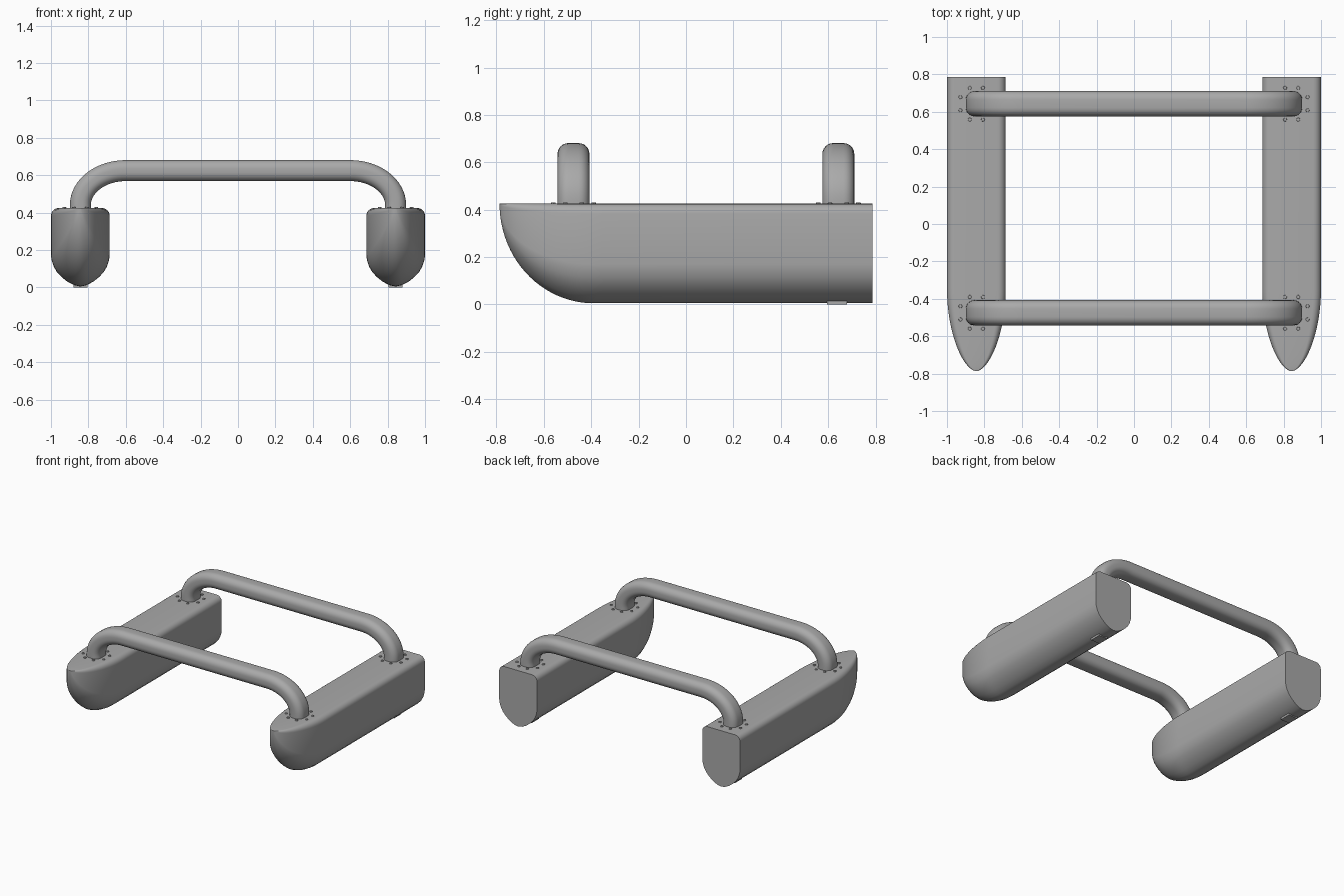
import bpy, bmesh
from math import sin, cos, pi, sqrt, radians

if "Cube" in bpy.data.objects:
    bpy.data.objects.remove(bpy.data.objects["Cube"], do_unlink=True)

grey = bpy.data.materials.new("plain grey")
grey.use_nodes = True
colour = (0.4, 0.4, 0.4, 1)
grey.diffuse_color = colour
grey.node_tree.nodes["Principled BSDF"].inputs["Base Color"].default_value = colour

HULL_X, HALF_W, DECK, KEEL = 0.843, 0.157, 0.425, 0.005
FRONT, BACK, BOW_START, KEEL_START = -0.787, 0.787, -0.35, -0.39


def finish(bm, name, angle=35):
    bmesh.ops.recalc_face_normals(bm, faces=bm.faces)
    mesh = bpy.data.meshes.new(name)
    bm.to_mesh(mesh)
    bm.free()
    obj = bpy.data.objects.new(name, mesh)
    mesh.materials.append(grey)
    bpy.context.collection.objects.link(obj)
    bpy.ops.object.select_all(action="DESELECT")
    obj.select_set(True)
    bpy.context.view_layer.objects.active = obj
    bpy.ops.object.shade_smooth_by_angle(angle=radians(angle))
    return obj


def loft(rings, name, angle=35):
    """Skin a row of closed rings and cap both ends."""
    bm = bmesh.new()
    rows = [[bm.verts.new(p) for p in ring] for ring in rings]
    n = len(rows[0])
    for a, b in zip(rows, rows[1:]):
        for i in range(n):
            j = (i + 1) % n
            bm.faces.new((a[i], a[j], b[j], b[i]))
    bm.faces.new(rows[0])
    bm.faces.new(rows[-1])
    return finish(bm, name, angle)


# Half of the hull section, from deck to keel: (share of width, depth)
rim = 0.042
half = [(1 - rim / HALF_W * (1 - sin(a)), rim * (1 - cos(a)))
        for a in [i * pi / 12 for i in range(7)]]
depth = DECK - KEEL
half += [(1, 0.255), (0.975, 0.28), (0.91, 0.312), (0.8, 0.342),
         (0.64, 0.369), (0.44, 0.394), (0.22, 0.412)]
section = half + [(0, depth)] + [(-x, d) for x, d in reversed(half)]


def hull_ring(cx, y):
    tw = max(0, (BOW_START - y) / (BOW_START - FRONT))
    td = max(0, (KEEL_START - y) / (KEEL_START - FRONT))
    w = HALF_W * max(0.03, (1 - tw ** 1.9) ** 0.58)
    k = max(0.01, sqrt(max(0, 1 - td * td)))
    return [(cx + x * w, y, DECK - d * k) for x, d in section]


# Crossbar path: up one leg, round the bend, across, and down
HALF_Y, HALF_T, RADIUS = 0.0675, 0.056, 0.046
BEND_X, BEND_Z, TOP_Z = 0.243, 0.185, 0.625
right_side = [(HULL_X, DECK - 0.02, 1, 0)]
for i in range(17):
    a = i * pi / 32
    nx, nz = cos(a) / BEND_X, sin(a) / BEND_Z
    length = sqrt(nx * nx + nz * nz)
    right_side.append((HULL_X - BEND_X * (1 - cos(a)),
                       TOP_Z - BEND_Z * (1 - sin(a)), nx / length, nz / length))
path = right_side + [(-x, z, -nx, nz) for x, z, nx, nz in reversed(right_side)]

# Rounded rectangle section of the bar: (along y, outward)
bar_section = []
for q, (sy, sn) in enumerate([(1, 1), (-1, 1), (-1, -1), (1, -1)]):
    for i in range(7):
        a = q * pi / 2 + i * pi / 12
        bar_section.append((sy * (HALF_Y - RADIUS) + RADIUS * cos(a),
                            sn * (HALF_T - RADIUS) + RADIUS * sin(a)))

BARS = {"front": -0.475, "back": 0.643}
for place, by in BARS.items():
    loft([[(x + nx * n, by + y, z + nz * n) for y, n in bar_section]
          for x, z, nx, nz in path], place + "_crossbar", 50)

ys = [BACK, 0.2, BOW_START] + [
    BOW_START + (FRONT - BOW_START) * sin(i * pi / 48) for i in range(1, 25)]
for side, s in (("left", 1), ("right", -1)):
    cx = s * HULL_X
    loft([hull_ring(cx, y) for y in ys], side + "_hull", 40)

    # Small plate under the keel
    bm = bmesh.new()
    bmesh.ops.create_cube(bm, size=1)
    for v in bm.verts:
        v.co = (cx + v.co.x * 0.075, 0.638 + v.co.y * 0.085, 0.0075 + v.co.z * 0.015)
    finish(bm, side + "_keel_plate")

    # Ring of bolts round each crossbar foot
    for place, by in BARS.items():
        bm = bmesh.new()
        for i in range(8):
            a = (i + 0.5) * pi / 4
            made = bmesh.ops.create_cone(bm, cap_ends=True, segments=8, radius1=0.011,
                                         radius2=0.009, depth=0.01)
            bmesh.ops.translate(bm, verts=made["verts"], vec=(
                cx + 0.092 * cos(a), by + 0.092 * sin(a), DECK + 0.001))
        finish(bm, f"{place}_{side}_bolts")
